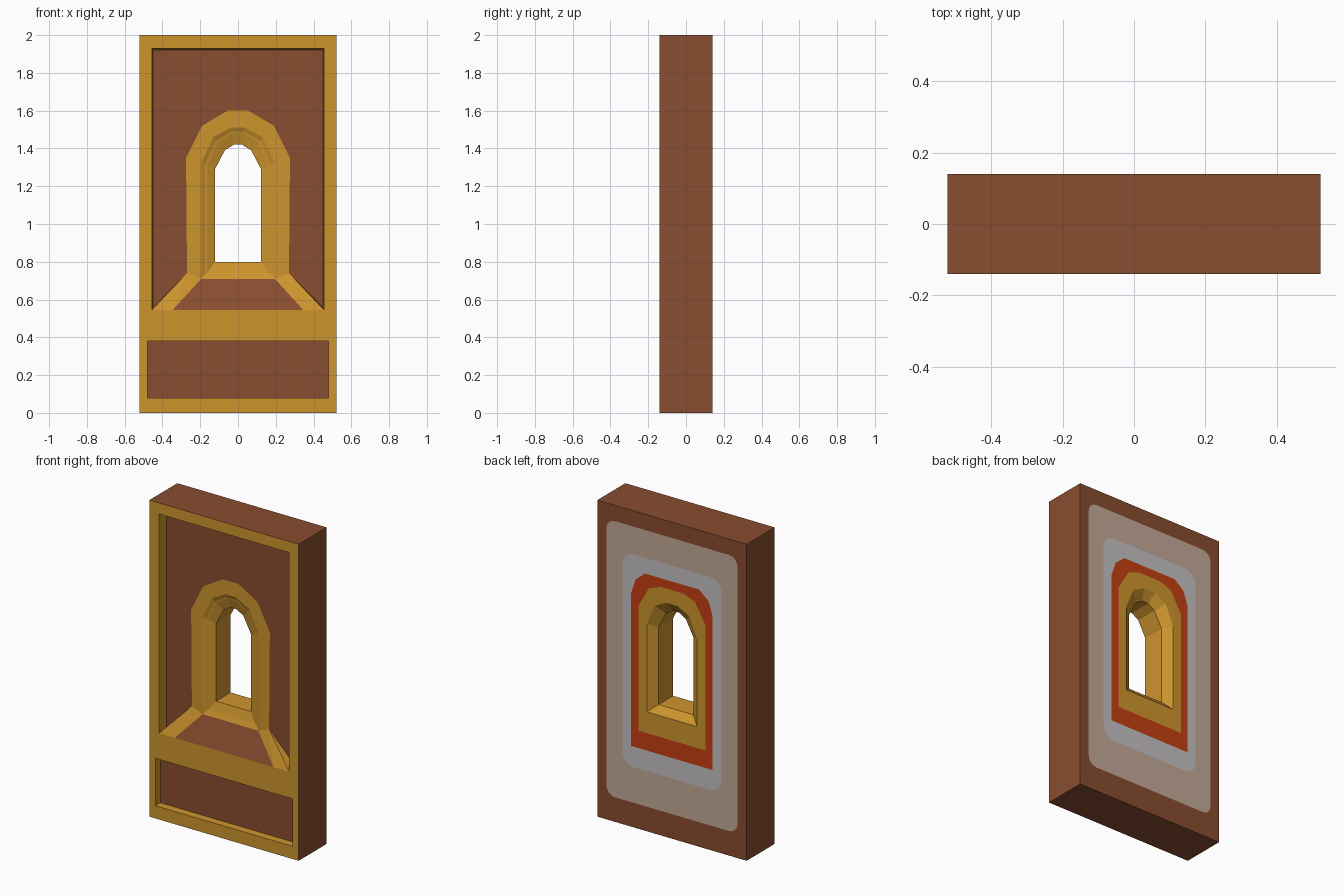
import bpy, bmesh, math
from mathutils import Vector
from mathutils.geometry import tessellate_polygon

if "Cube" in bpy.data.objects:
    bpy.data.objects.remove(bpy.data.objects["Cube"])

COLOURS = {
    "brown_brick": (0.25, 0.074, 0.029, 1),
    "gold_stone": (0.62, 0.30, 0.027, 1),
    "orange_trim": (0.56, 0.05, 0.006, 1),
    "grey_plaster": (0.56, 0.53, 0.54, 1),
    "beige_plaster": (0.55, 0.40, 0.31, 1),
}
BROWN, GOLD, ORANGE, GREY, BEIGE = range(5)
F, B = -0.14, 0.14          # wall front and back
P = -0.075                  # recessed panel plane
bm = bmesh.new()


def face(pts, mat):
    f = bm.faces.new([bm.verts.new(p) for p in pts])
    f.material_index = mat


def mirror(half):
    """Right half (x, z), bottom to top -> full loop."""
    return half + [(-x, z) for x, z in reversed(half)]


def at(loop, y):
    return [(x, y, z) for x, z in loop]


def fill(loops, y, mat):
    """Flat area at depth y; first loop is the outline, others are holes."""
    polys = [[Vector((x, y, z)) for x, z in lp] for lp in loops]
    pts = [p for poly in polys for p in poly]
    for tri in tessellate_polygon(polys):
        face([pts[i] for i in tri], mat)


def bridge(a, b, mat, closed=True):
    """Quads between two matching 3D loops."""
    n = len(a)
    for i in range(n if closed else n - 1):
        j = (i + 1) % n
        face([a[i], a[j], b[j], b[i]], mat)


def rounded(hw, z0, z1, r, steps=5):
    """Right half of a rounded rectangle."""
    half = []
    for cz, start in ((z0 + r, -90), (z1 - r, 0)):
        for i in range(steps + 1):
            t = math.radians(start + 90 * i / steps)
            half.append((hw - r + r * math.cos(t), cz + r * math.sin(t)))
    return mirror(half)


# outlines
wall = mirror([(0.522, 0), (0.522, 2)])
low = mirror([(0.48, 0.08), (0.48, 0.38)])
recess = mirror([(0.345, 0.545), (0.455, 0.545), (0.455, 1.93)])
ring = mirror([(0.27, 0.74), (0.275, 1.35), (0.19, 1.52), (0.055, 1.6)])
step1 = mirror([(0.195, 0.71), (0.195, 1.325), (0.13, 1.46), (0.037, 1.51)])
step2 = mirror([(0.175, 0.735), (0.175, 1.315), (0.118, 1.44), (0.033, 1.49)])
step3 = mirror([(0.163, 0.74), (0.163, 1.31), (0.11, 1.43), (0.03, 1.48)])
hole = mirror([(0.122, 0.8), (0.122, 1.29), (0.07, 1.39), (0.022, 1.42)])
flare = mirror([(0.175, 0.755), (0.175, 1.31), (0.12, 1.44), (0.04, 1.48)])
back_gold = mirror([(0.235, 0.62), (0.235, 1.41), (0.16, 1.54), (0.08, 1.57)])
back_orange = mirror([(0.285, 0.51), (0.285, 1.48), (0.255, 1.57), (0.19, 1.625)])
back_grey = rounded(0.346, 0.38, 1.725, 0.08)
back_beige = rounded(0.458, 0.155, 1.9, 0.06)

# outer sides and front frame
bridge(at(wall, F), at(wall, B), BROWN)
fill([wall, low, recess], F, GOLD)

# lower panel
bridge(at(low, F), at(low, F + 0.05), GOLD)
fill([low], F + 0.05, BROWN)

# upper recess: reveal, brown panel and gold arch band
front_rim = at([(0.455, 0.545), (0.455, 1.93), (-0.455, 1.93), (-0.455, 0.545)], F)
panel = [(0.449, 0.56), (0.449, 1.922), (-0.449, 1.922), (-0.449, 0.56)]
bridge(front_rim, at(panel, P), GOLD, closed=False)
fill([panel + ring[::-1]], P, BROWN)
bridge(at(ring, P), at(step1, P), GOLD, closed=False)

# sloping sill: brown middle, gold hips
face([(-0.345, F, 0.545), (0.345, F, 0.545), (0.195, P, 0.71), (-0.195, P, 0.71)], BROWN)
for s in (1, -1):
    face([(s * 0.345, F, 0.545), (s * 0.455, F, 0.545), (s * 0.27, P, 0.74)], GOLD)
    face([(s * 0.345, F, 0.545), (s * 0.27, P, 0.74), (s * 0.195, P, 0.71)], GOLD)
    face([(s * 0.455, F, 0.545), (s * 0.449, P, 0.56), (s * 0.27, P, 0.74)], GOLD)

# stepped window opening through the wall
stages = [(step1, P), (step2, -0.065), (step3, -0.063), (hole, -0.045),
          (hole, 0.10), (flare, B)]
for (a, ya), (b, yb) in zip(stages, stages[1:]):
    bridge(at(a, ya), at(b, yb), GOLD)

# nested colour bands on the back
fill([wall, back_beige], B, BROWN)
fill([back_beige, back_grey], B, BEIGE)
fill([back_grey, back_orange], B, GREY)
bridge(at(back_orange, B), at(back_gold, B), ORANGE)
bridge(at(back_gold, B), at(flare, B), GOLD)

bmesh.ops.remove_doubles(bm, verts=bm.verts[:], dist=0.0002)
bmesh.ops.recalc_face_normals(bm, faces=bm.faces[:])
mesh = bpy.data.meshes.new("window_wall")
bm.to_mesh(mesh)
bm.free()
for name, colour in COLOURS.items():
    m = bpy.data.materials.new(name)
    m.diffuse_color = colour
    m.use_nodes = True
    m.node_tree.nodes["Principled BSDF"].inputs["Base Color"].default_value = m.diffuse_color
    mesh.materials.append(m)
bpy.context.collection.objects.link(bpy.data.objects.new("window_wall", mesh))
